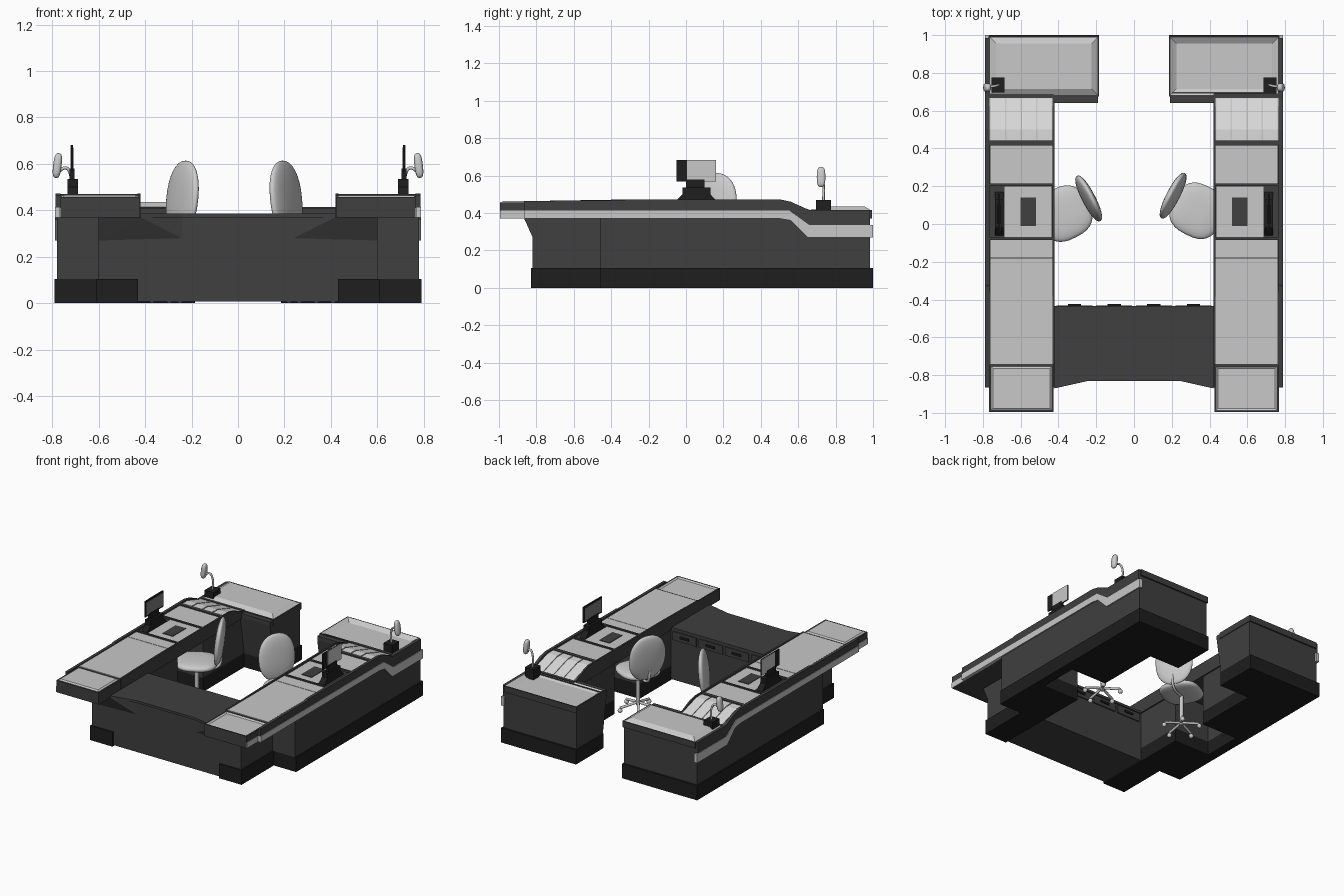
import bpy, bmesh, math
from mathutils import Vector, Matrix

if "Cube" in bpy.data.objects:
    bpy.data.objects.remove(bpy.data.objects["Cube"])

def material(name, r, g=None, b=None):
    m = bpy.data.materials.new(name)
    m.diffuse_color = (r, g or r, b or r, 1)
    m.use_nodes = True
    m.node_tree.nodes["Principled BSDF"].inputs["Base Color"].default_value = m.diffuse_color
    return m

DARK = material("dark grey panel", 0.05)
BLACK = material("black plinth", 0.013)
LIGHT = material("light grey top", 0.58)
WHITE = material("white ribs", 0.70)
CHAIR = material("chair grey", 0.60)
SCREEN = material("screen grey", 0.20)

def finish(name, bm, *mats, smooth=False):
    bmesh.ops.recalc_face_normals(bm, faces=bm.faces)
    me = bpy.data.meshes.new(name)
    bm.to_mesh(me)
    bm.free()
    ob = bpy.data.objects.new(name, me)
    bpy.context.collection.objects.link(ob)
    for m in mats:
        me.materials.append(m)
    if smooth:
        for p in me.polygons:
            p.use_smooth = True
    return ob

def prism(name, pts, a, b, mat, axis='x', s=1):
    """Extrude a profile along x (points y,z) or along z (points x,y)."""
    bm = bmesh.new()
    def co(p, t):
        return (s * t, p[0], p[1]) if axis == 'x' else (s * p[0], p[1], t)
    lo = [bm.verts.new(co(p, a)) for p in pts]
    hi = [bm.verts.new(co(p, b)) for p in pts]
    bm.faces.new(lo)
    bm.faces.new(hi)
    n = len(pts)
    for i in range(n):
        j = (i + 1) % n
        bm.faces.new((lo[i], lo[j], hi[j], hi[i]))
    return finish(name, bm, mat)

def box(name, x0, x1, y0, y1, z0, z1, mat, s=1):
    return prism(name, [(y0, z0), (y1, z0), (y1, z1), (y0, z1)], x0, x1, mat, 'x', s)

def tray(name, x0, x1, y0, y1, z0, z1, rim, slope, depth, s):
    """Dark box whose top is a light, shallow, slope-sided tray."""
    bm = bmesh.new()
    bmesh.ops.create_cube(bm, size=1)
    for v in bm.verts:
        v.co = (s * (x0 if v.co.x < 0 else x1), y0 if v.co.y < 0 else y1, z0 if v.co.z < 0 else z1)
    bmesh.ops.recalc_face_normals(bm, faces=bm.faces)
    top = max(bm.faces, key=lambda f: f.calc_center_median().z)
    bmesh.ops.inset_region(bm, faces=[top], thickness=rim)
    r = bmesh.ops.inset_region(bm, faces=[top], thickness=slope, depth=-depth)
    for f in r["faces"] + [top]:
        f.material_index = 1
    return finish(name, bm, DARK, LIGHT)

def tube(name, pts, radius, mat):
    cu = bpy.data.curves.new(name, 'CURVE')
    cu.dimensions = '3D'
    cu.bevel_depth = radius
    cu.bevel_resolution = 2
    cu.use_fill_caps = True
    sp = cu.splines.new('BEZIER')
    sp.bezier_points.add(len(pts) - 1)
    for bp, p in zip(sp.bezier_points, pts):
        bp.co = p
        bp.handle_left_type = bp.handle_right_type = 'AUTO'
    cu.materials.append(mat)
    ob = bpy.data.objects.new(name, cu)
    bpy.context.collection.objects.link(ob)
    return ob

def blob(name, m, size, mat, power=1.0):
    """Rounded cushion; a power below 1 makes it boxier."""
    bm = bmesh.new()
    bmesh.ops.create_uvsphere(bm, u_segments=32, v_segments=16, radius=1)
    for v in bm.verts:
        c = [math.copysign(abs(k) ** power, k) * h for k, h in zip(v.co, size)]
        v.co = m @ Vector(c)
    return finish(name, bm, mat, smooth=True)

# front desk with flared front corners and drawers inside
box("front_desk", -0.6, 0.6, -0.82, -0.44, 0.008, 0.37, DARK)
prism("front_desk_top", [(-0.42, -0.87), (-0.24, -0.83), (0.24, -0.83), (0.42, -0.87),
                         (0.42, -0.435), (-0.42, -0.435)], 0.37, 0.387, DARK, 'z')
for i in range(4):
    x = -0.315 + 0.21 * i
    box("drawer", x - 0.095, x + 0.095, -0.44, -0.432, 0.30, 0.362, DARK)
    box("drawer_handle", x - 0.035, x + 0.035, -0.432, -0.424, 0.325, 0.34, BLACK)

def chair(s, dx, dy):
    base = Vector((s * (0.37 - dx), 0.055 + dy, 0))
    back = Vector((s * (0.24 - dx), 0.135 + dy, 0.45))
    ang = math.atan2(0.46, -0.89 * s)        # direction from seat to backrest
    rot = Matrix.Rotation(ang, 4, 'Z')
    seat_m = Matrix.Translation(base + Vector((0, 0, 0.295))) @ rot
    blob("chair_seat", seat_m, (0.14, 0.14, 0.03), CHAIR, 0.75)
    back_m = Matrix.Translation(back) @ rot @ Matrix.Rotation(math.radians(6), 4, 'Y')
    blob("chair_back", back_m, (0.03, 0.135, 0.165), CHAIR, 0.9)
    tube("chair_post", [base + Vector((0, 0, 0.04)), base + Vector((0, 0, 0.28))], 0.014, CHAIR)
    out = rot @ Vector((1, 0, 0))
    tube("chair_back_support", [base + Vector((0, 0, 0.265)), base + out * 0.14 + Vector((0, 0, 0.27)),
                                base + out * 0.165 + Vector((0, 0, 0.38))], 0.009, CHAIR)
    for k in range(5):
        d = Matrix.Rotation(-math.pi / 2 + k * math.tau / 5, 4, 'Z') @ Vector((0.125, 0, 0))
        tube("chair_leg", [base + Vector((0, 0, 0.06)), base + d + Vector((0, 0, 0.035))], 0.009, CHAIR)
        blob("chair_caster", Matrix.Translation(base + d + Vector((0, 0, 0.017))), (0.016,) * 3, CHAIR)

for s in (1, -1):
    # flare under the counter at the front corner
    bm = bmesh.new()
    pts = [(0.24, -0.82, 0.37), (0.42, -0.865, 0.37), (0.6, -0.865, 0.37), (0.6, -0.82, 0.37),
           (0.6, -0.82, 0.27), (0.24, -0.82, 0.28)]
    for p in pts:
        bm.verts.new((s * p[0], p[1], p[2]))
    bmesh.ops.convex_hull(bm, input=bm.verts)
    finish("front_flare", bm, DARK)

    # plinth, with a gap for the knee space
    box("plinth_front", 0.43, 0.61, -0.83, -0.45, 0, 0.105, BLACK, s)
    box("plinth_side", 0.43, 0.79, -0.46, -0.08, 0, 0.105, BLACK, s)
    box("plinth_knee", 0.72, 0.79, -0.08, 0.21, 0, 0.105, BLACK, s)
    box("plinth_rear", 0.43, 0.79, 0.21, 0.70, 0, 0.105, BLACK, s)
    box("plinth_back", 0.185, 0.79, 0.685, 1.0, 0, 0.105, BLACK, s)

    # side cabinets
    box("side_cabinet_front", 0.43, 0.78, -0.46, -0.08, 0.1, 0.38, DARK, s)
    box("knee_wall", 0.72, 0.78, -0.08, 0.21, 0.1, 0.38, DARK, s)
    prism("side_cabinet_rear", [(0.21, 0.1), (0.21, 0.44), (0.5, 0.44), (0.66, 0.39), (0.7, 0.39), (0.7, 0.1)],
          0.43, 0.765, DARK, 'x', s)
    box("side_skin", 0.76, 0.78, 0.2, 0.985, 0.1, 0.38, DARK, s)

    # back counter with flared inner face
    prism("back_cabinet", [(0.685, 0.1), (0.64, 0.38), (0.64, 0.41), (0.70, 0.41), (0.70, 0.38), (0.985, 0.38), (0.985, 0.1)],
          0.19, 0.775, DARK, 'x', s)
    tray("back_tray", 0.185, 0.77, 0.675, 0.995, 0.37, 0.415, 0.012, 0.045, 0.02, s)

    # long counter with light tops, dividing bars and front extension
    box("counter", 0.425, 0.77, -0.745, 0.44, 0.37, 0.458, DARK, s)
    tray("counter_extension", 0.425, 0.765, -0.995, -0.745, 0.37, 0.457, 0.012, 0.015, 0.008, s)
    box("extension_strip", 0.765, 0.768, -0.995, -0.86, 0.37, 0.412, LIGHT, s)
    for y0, y1 in ((-0.74, -0.182), (-0.178, -0.085), (0.215, 0.415)):
        box("counter_top", 0.432, 0.76, y0, y1, 0.455, 0.463, LIGHT, s)
    box("console_top", 0.438, 0.685, -0.068, 0.198, 0.455, 0.464, LIGHT, s)
    box("keyboard", 0.518, 0.60, -0.01, 0.14, 0.46, 0.468, DARK, s)
    for y0, y1 in ((-0.085, -0.07), (0.2, 0.215), (0.415, 0.442)):
        box("divider_bar", 0.425, 0.765, y0, y1, 0.45, 0.471, DARK, s)
    box("divider_bar_low", 0.425, 0.765, 0.668, 0.69, 0.38, 0.418, DARK, s)
    prism("sloped_top", [(0.44, 0.43), (0.44, 0.463), (0.5, 0.462), (0.668, 0.41), (0.668, 0.38)],
          0.43, 0.765, LIGHT, 'x', s)
    for k in range(4):
        x = 0.438 + 0.082 * k
        prism("sloped_rib", [(0.446, 0.463), (0.446, 0.468), (0.5, 0.467), (0.664, 0.416), (0.664, 0.411), (0.5, 0.462)],
              x, x + 0.074, WHITE, 'x', s)

    # edge trims and light side band
    prism("outer_trim", [(-0.865, 0.412), (-0.865, 0.465), (-0.33, 0.466), (-0.32, 0.472), (0.5, 0.473), (0.56, 0.46),
                         (0.66, 0.415), (0.985, 0.415), (0.985, 0.33), (0.66, 0.33), (0.55, 0.41)],
          0.764, 0.785, DARK, 'x', s)
    prism("inner_trim", [(-0.745, 0.37), (-0.745, 0.465), (-0.32, 0.472), (0.5, 0.473), (0.56, 0.46), (0.66, 0.415),
                         (0.69, 0.415), (0.69, 0.37)], 0.42, 0.432, DARK, 'x', s)
    prism("side_band", [(-0.865, 0.37), (-0.865, 0.414), (0.55, 0.414), (0.66, 0.335), (1.0, 0.335),
                        (1.0, 0.27), (0.65, 0.27), (0.56, 0.36), (0.5, 0.37)], 0.766, 0.789, LIGHT, 'x', s)

    # monitor
    prism("monitor_base", [(-0.06, 0.458), (0.17, 0.458), (0.13, 0.5), (0.13, 0.535), (-0.02, 0.535), (-0.02, 0.5)],
          0.69, 0.735, BLACK, 'x', s)
    box("monitor_neck", 0.705, 0.725, 0.0, 0.1, 0.53, 0.58, BLACK, s)
    box("monitor_panel", 0.71, 0.719, -0.05, 0.16, 0.567, 0.682, BLACK, s)
    box("monitor_screen", 0.708, 0.711, -0.038, 0.148, 0.578, 0.671, SCREEN, s)
    box("monitor_back_plate", 0.718, 0.721, 0.005, 0.16, 0.567, 0.682, LIGHT, s)

    # desk lamp
    box("lamp_box", 0.685, 0.755, 0.695, 0.775, 0.39, 0.47, BLACK, s)
    tube("lamp_neck", [(s * 0.72, 0.735, 0.46), (s * 0.72, 0.735, 0.55), (s * 0.74, 0.73, 0.582), (s * 0.775, 0.725, 0.565)],
         0.007, CHAIR)
    lamp = Matrix.Translation((s * 0.778, 0.722, 0.593)) @ Matrix.Rotation(-s * 0.12, 4, 'Y')
    blob("lamp_head", lamp, (0.018, 0.023, 0.054), CHAIR, 0.7)

chair(-1, 0, 0)
chair(1, 0.033, 0.015)
